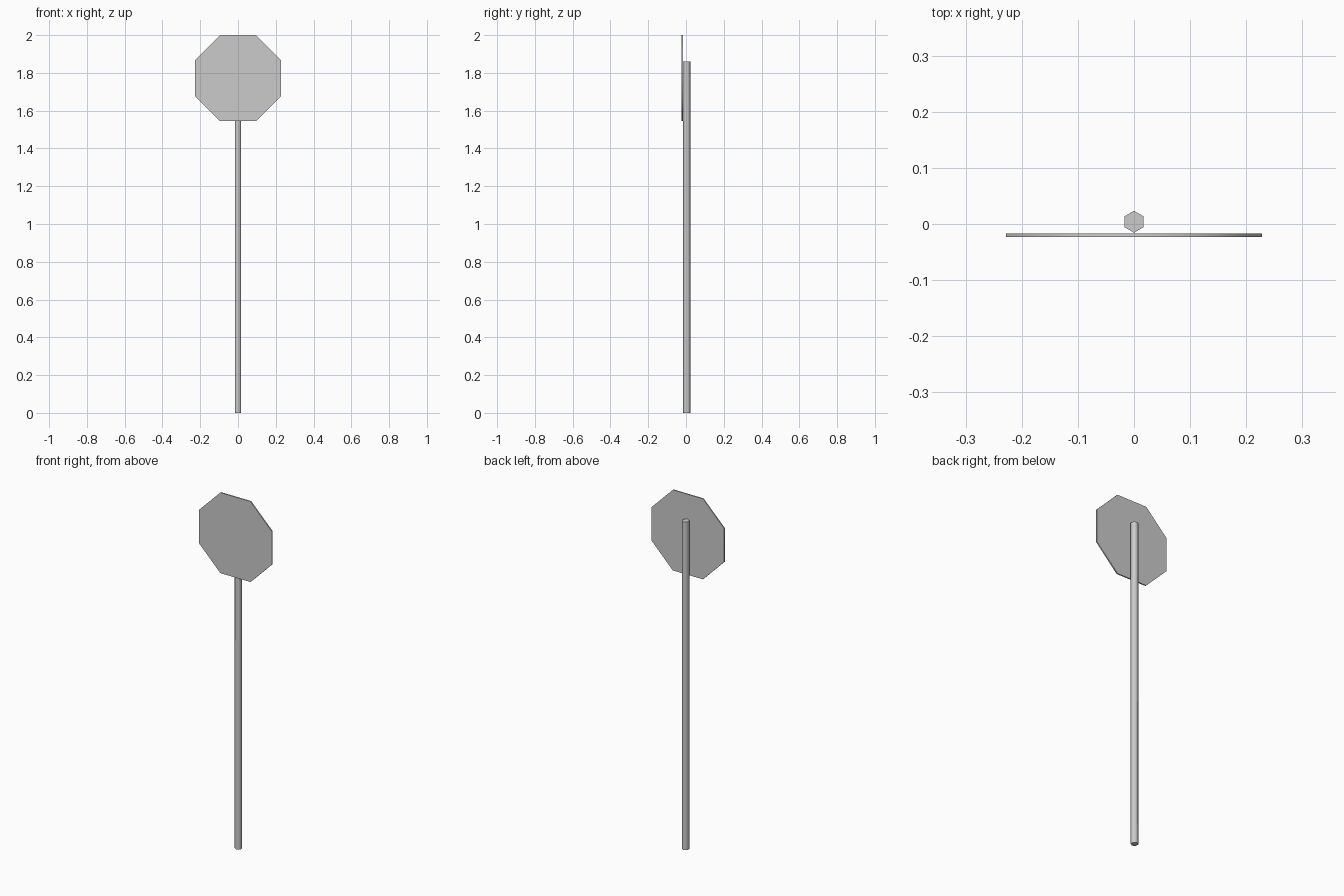
import bpy
from math import radians, pi, cos

if "Cube" in bpy.data.objects:
    bpy.data.objects.remove(bpy.data.objects["Cube"])


def prism(name, sides, radius, depth, location, rotation, spin):
    """Low-sided prism with smooth sides and crisp end caps."""
    bpy.ops.mesh.primitive_cylinder_add(vertices=sides, radius=radius, depth=depth)
    obj = bpy.context.object
    obj.name = name
    # line up the corners before placing the part
    obj.rotation_euler = (0, 0, spin)
    bpy.ops.object.transform_apply(location=False, rotation=True, scale=False)
    obj.location = location
    obj.rotation_euler = rotation
    bpy.ops.object.transform_apply(location=True, rotation=True, scale=False)
    bpy.ops.object.shade_smooth_by_angle(angle=radians(65))
    return obj


POST_TOP = 1.86
HALF = 0.228            # half width across the plate's flats

# Six-sided post, a corner facing front and back
prism("post", 6, 0.0195, POST_TOP, (0, 0.004, POST_TOP / 2), (0, 0, 0), 0)

# Eight-sided sign plate standing upright in front of the post
prism("sign_plate", 8, HALF / cos(pi / 8), 0.007,
      (0, -0.02, 2 - HALF), (radians(90), 0, 0), pi / 8)
